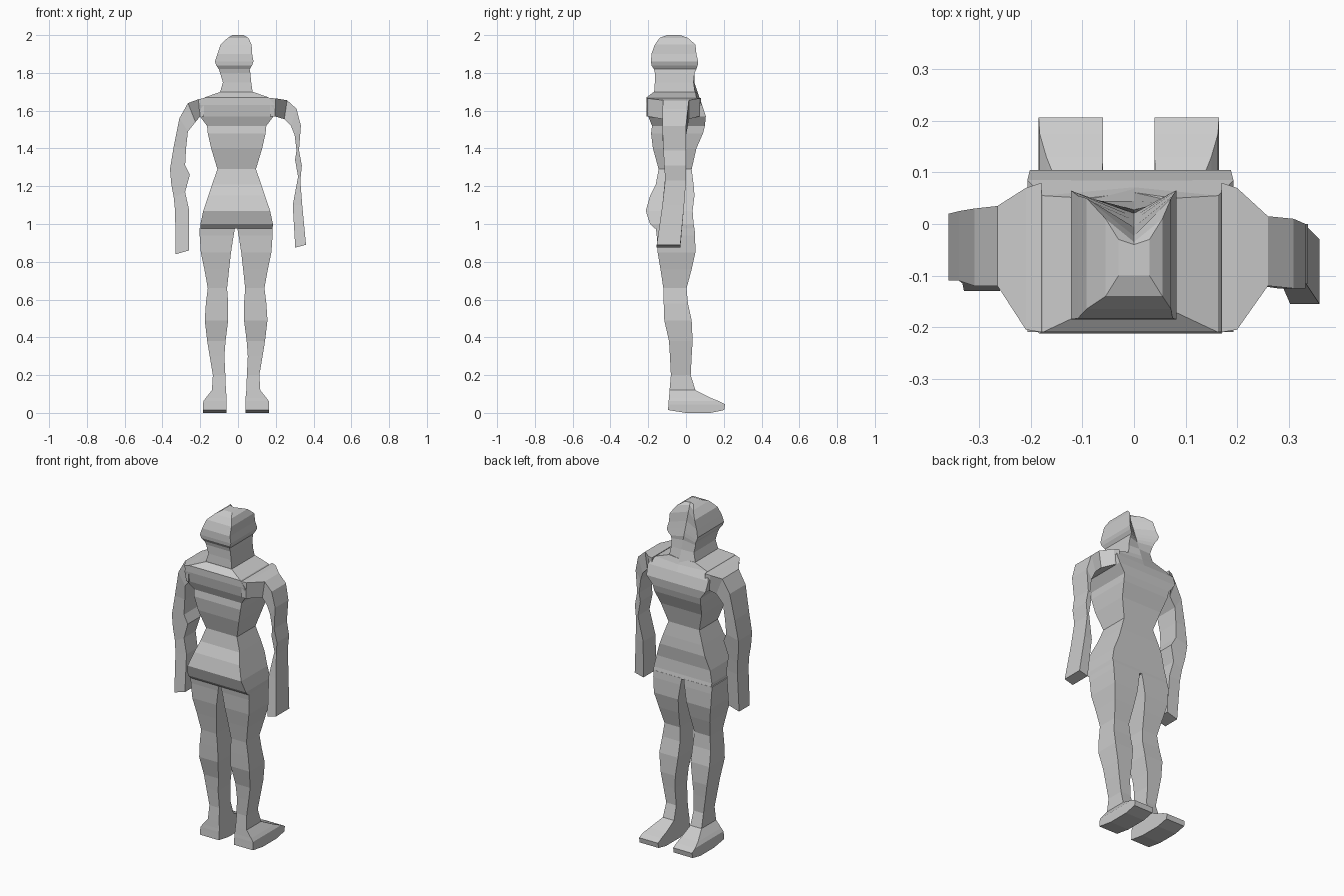
import bpy
import bmesh

UNIT = 0.01  # tables are in hundredths

default_cube = bpy.data.objects.get("Cube")
if default_cube:
    bpy.data.objects.remove(default_cube, do_unlink=True)

# One plain clay colour for the whole figure
clay = bpy.data.materials.new("clay grey")
clay.use_nodes = True
clay.diffuse_color = (0.6, 0.6, 0.6, 1)
for node in clay.node_tree.nodes:
    if node.type == 'BSDF_PRINCIPLED':
        node.inputs["Base Color"].default_value = clay.diffuse_color
        node.inputs["Roughness"].default_value = 0.8


def loft(name, rings):
    """Skin a stack of point rings into a closed, flat-shaded solid."""
    bm = bmesh.new()
    loops = [[bm.verts.new([c * UNIT for c in point]) for point in ring] for ring in rings]
    for lower, upper in zip(loops, loops[1:]):
        count = len(lower)
        for i in range(count):
            j = (i + 1) % count
            bm.faces.new((lower[i], lower[j], upper[j], upper[i]))
    bm.faces.new(loops[0][::-1])
    bm.faces.new(loops[-1])
    bmesh.ops.recalc_face_normals(bm, faces=bm.faces)
    mesh = bpy.data.meshes.new(name)
    bm.to_mesh(mesh)
    bm.free()
    mesh.materials.append(clay)
    obj = bpy.data.objects.new(name, mesh)
    bpy.context.collection.objects.link(obj)
    return obj


def level_box(z, x_min, x_max, back, front):
    """Horizontal rectangle at one height."""
    return [(x_min, back, z), (x_max, back, z), (x_max, front, z), (x_min, front, z)]


def creased(z, centre, half, back, front):
    """Horizontal section whose middle follows the straight crease of the face."""
    middle = front if z <= 157 else 10.5 - (z - 157) * 0.337
    return [(centre - half, back, z), (centre + half, back, z),
            (centre + half, front, z), (0, middle, z), (centre - half, front, z)]


# Torso: height, half width, back, front
torso_levels = [
    (97.5, 19, -16.5, 4.5),
    (100, 19.2, -19, 4),
    (107, 17.7, -21.3, 3.5),
    (115, 15, -19, 4.5),
    (121, 13, -16, 4),
    (129, 10.2, -14.5, 3),
    (140, 13.5, -17.5, 5.5),
    (148, 15.3, -18.5, 9),
    (152, 15.7, -18, 10),
    (157, 19.5, -20, 10.5),
    (163, 20, -21, 8.5),
    (167, 17, -21, 5.5),
    (170, 8.5, -17, 5),
]
loft("torso", [creased(z, -0.7, half, back, front) for z, half, back, front in torso_levels])

# Neck and head: height, centre, half width, back, front
head_levels = [
    (168, -1, 9, -17, 5),
    (175, -0.5, 7.5, -16.5, 4),
    (180, -1.5, 8, -16.5, 4.5),
    (182, -2, 8.2, -17, 5.5),
    (184, -2, 9.5, -18.3, 6.2),
    (186, -2, 10.2, -18.5, 6.5),
    (190, -1.7, 9.2, -18.3, 5.5),
    (195, -1, 8.2, -16.5, 5),
    (198.5, 0, 5.5, -14, 1),
    (200, 0, 3, -10, -3),
]
loft("head", [creased(*level) for level in head_levels])

# Legs and feet: height, inner edge, outer edge, back, front
leg_levels = [
    (98, 0.6, 19.3, -16, 4.5),
    (94, 1.3, 19.3, -15.5, 4.8),
    (85, 2.7, 18.7, -15, 5),
    (76, 3.7, 16.8, -13.5, 3),
    (66, 4.8, 15, -12, 0.3),
    (58, 4.2, 16, -11.8, 1),
    (49, 4.2, 16.6, -11.5, 3),
    (38, 5.6, 15.3, -9, 3.5),
    (30, 6.2, 14, -8.5, 3),
    (20, 5.7, 12.3, -8, 2.5),
    (12, 5.4, 12.8, -8.7, 5),
]
foot_levels = [
    (12, 5.4, 12.8, -8.7, 5),
    (8, 5, 16, -9, 13),
    (6.2, 5, 17.3, -9.2, 17.5),
    (4.5, 5, 17.5, -9.3, 20.7),
    (1.5, 5, 17.5, -9.5, 20.2),
    (0, 5, 17.5, 0, 13),
]
for side, sign in (("left", 1), ("right", -1)):
    for part, levels in (("leg", leg_levels), ("foot", foot_levels)):
        loft(f"{side}_{part}", [
            level_box(z, sign * inner - 1, sign * outer - 1, back, front)
            for z, inner, outer, back, front in levels])

# Arms: outer x and height, inner x and height, back, front
left_arm = [
    (17, 166.7, 17, 157, -21, 8),
    (20, 166.5, 19.5, 157, -20.5, 7),
    (26, 165.5, 24.5, 155.5, -12, 1.5),
    (31, 161, 28, 152, -12.5, 1),
    (33.3, 152, 30, 147, -12.5, 0),
    (32.3, 139, 31, 139, -12, 0),
    (33.8, 131, 30.2, 134, -11.5, 0),
    (33, 123, 31.8, 125, -11, 0),
    (34, 110, 29, 110, -12.5, -1),
    (36, 89, 30.3, 87.5, -15.5, -3),
]
right_arm = [
    (18, 166.7, 18, 157, -21, 8),
    (21, 166, 20, 157, -20.5, 7),
    (26.5, 164, 22.5, 154, -12, 3.5),
    (31, 156, 26.5, 149, -12, 3),
    (34, 141, 27.5, 140, -11, 2.5),
    (36, 129, 28, 131, -11, 2),
    (35.3, 121, 25.5, 126, -11, 1),
    (34, 114, 28, 117, -11, 0),
    (33.3, 107, 26, 108, -11.5, -1),
    (33, 84, 26, 86, -13, -3),
]
for name, sign, stations in (("left_arm", 1, left_arm), ("right_arm", -1, right_arm)):
    loft(name, [
        [(sign * ox, back, oz), (sign * ox, front, oz),
         (sign * ix, front, iz), (sign * ix, back, iz)]
        for ox, oz, ix, iz, back, front in stations])
